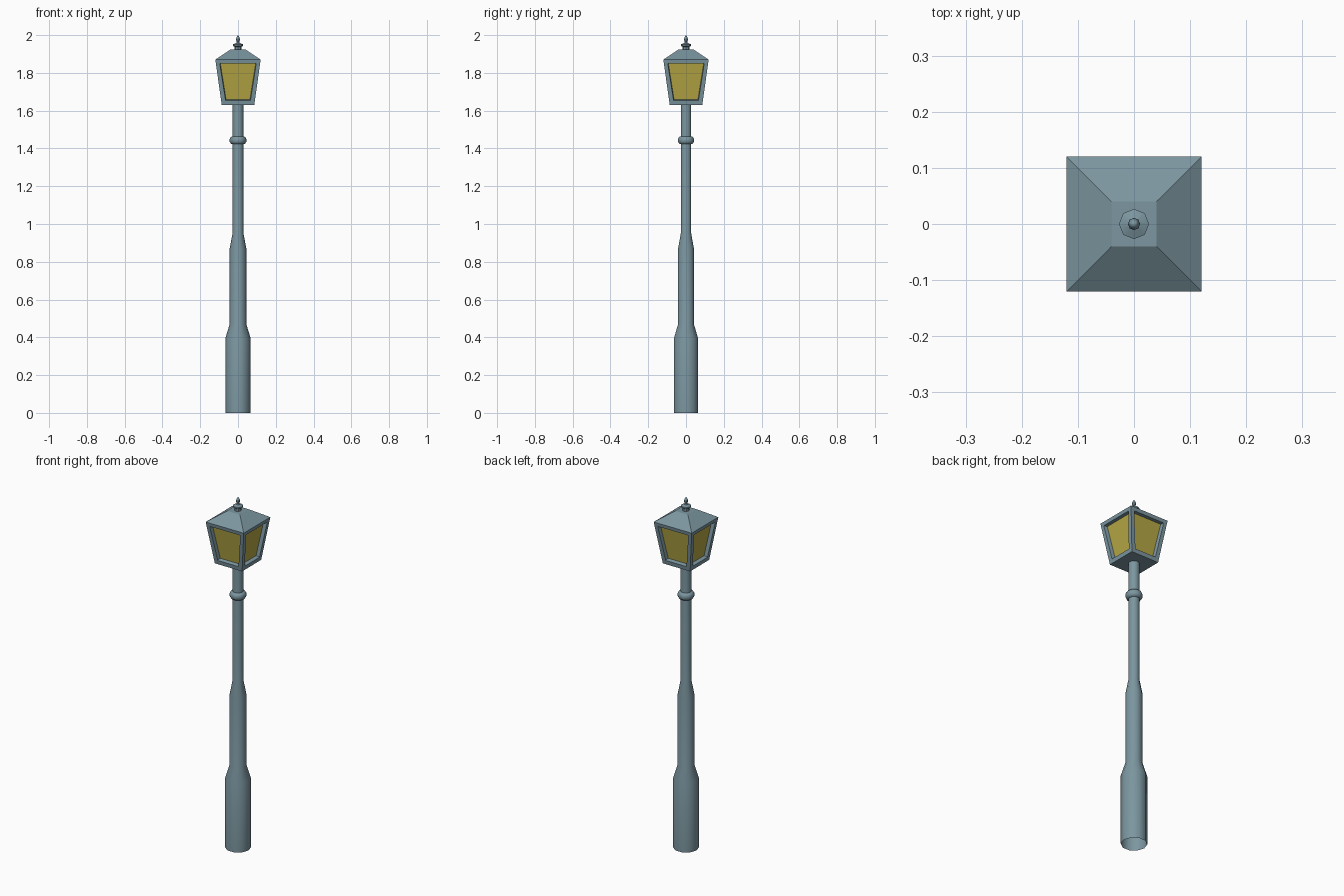
import bpy, bmesh, math

if "Cube" in bpy.data.objects:
    bpy.data.objects.remove(bpy.data.objects["Cube"])


def material(name, rgb):
    m = bpy.data.materials.new(name)
    m.diffuse_color = (*rgb, 1)
    m.use_nodes = True
    m.node_tree.nodes["Principled BSDF"].inputs["Base Color"].default_value = m.diffuse_color
    return m


metal = material("slate metal", (0.20, 0.305, 0.35))
glass = material("yellow glass", (0.47, 0.39, 0.06))


def finish(name, bm, mats):
    bmesh.ops.recalc_face_normals(bm, faces=bm.faces)
    me = bpy.data.meshes.new(name)
    bm.to_mesh(me)
    bm.free()
    ob = bpy.data.objects.new(name, me)
    bpy.context.collection.objects.link(ob)
    for m in mats:
        me.materials.append(m)
    return ob


def lathe(name, profile, sides, angle, offset=0.0):
    """Revolve (radius, z) points; radius 0 closes to a tip."""
    bm = bmesh.new()
    rings = []
    for r, z in profile:
        n = sides if r > 0 else 1
        rings.append([bm.verts.new((r * math.cos(offset + 2 * math.pi * i / sides),
                                    r * math.sin(offset + 2 * math.pi * i / sides), z))
                      for i in range(n)])
    for a, b in zip(rings, rings[1:]):
        for i in range(sides):
            j = (i + 1) % sides
            if len(b) == 1:
                bm.faces.new((a[i], a[j], b[0]))
            else:
                bm.faces.new((a[i], a[j], b[j], b[i]))
    ob = finish(name, bm, [metal])
    bpy.ops.object.select_all(action='DESELECT')
    bpy.context.view_layer.objects.active = ob
    ob.select_set(True)
    bpy.ops.object.shade_smooth_by_angle(angle=math.radians(angle))
    return ob


# Stepped post, open underneath
lathe("post", [(0.067, 0), (0.067, 0.395), (0.044, 0.47), (0.044, 0.87),
               (0.029, 0.95), (0.029, 1.635)], 10, 40)

# Rounded collar on the post
lathe("collar", [(0.028, 1.422), (0.038, 1.425), (0.044, 1.436), (0.044, 1.45),
                 (0.038, 1.461), (0.028, 1.464)], 10, 60)

# Lantern: tapered box with a hipped roof and recessed glass on each side
bm = bmesh.new()
rings = []
for h, z in [(0.086, 1.63), (0.12, 1.87), (0.04, 1.924)]:
    rings.append([bm.verts.new((sx * h, sy * h, z))
                  for sx, sy in ((-1, -1), (1, -1), (1, 1), (-1, 1))])
walls = []
for k in range(2):
    for i in range(4):
        j = (i + 1) % 4
        f = bm.faces.new((rings[k][i], rings[k][j], rings[k + 1][j], rings[k + 1][i]))
        if k == 0:
            walls.append(f)
bm.faces.new(rings[0][::-1])
bm.faces.new(rings[2])
bm.normal_update()
bmesh.ops.inset_individual(bm, faces=walls, thickness=0.031)
bmesh.ops.inset_individual(bm, faces=walls, thickness=0.004, depth=-0.02)
for f in walls:
    f.material_index = 1
finish("lantern", bm, [metal, glass])

# Finial on the roof
lathe("finial", [(0.018, 1.922), (0.018, 1.938), (0.027, 1.943), (0.027, 1.951),
                 (0.010, 1.958), (0.007, 1.964), (0.011, 1.975), (0.008, 1.988),
                 (0, 2.0)], 8, 40)
